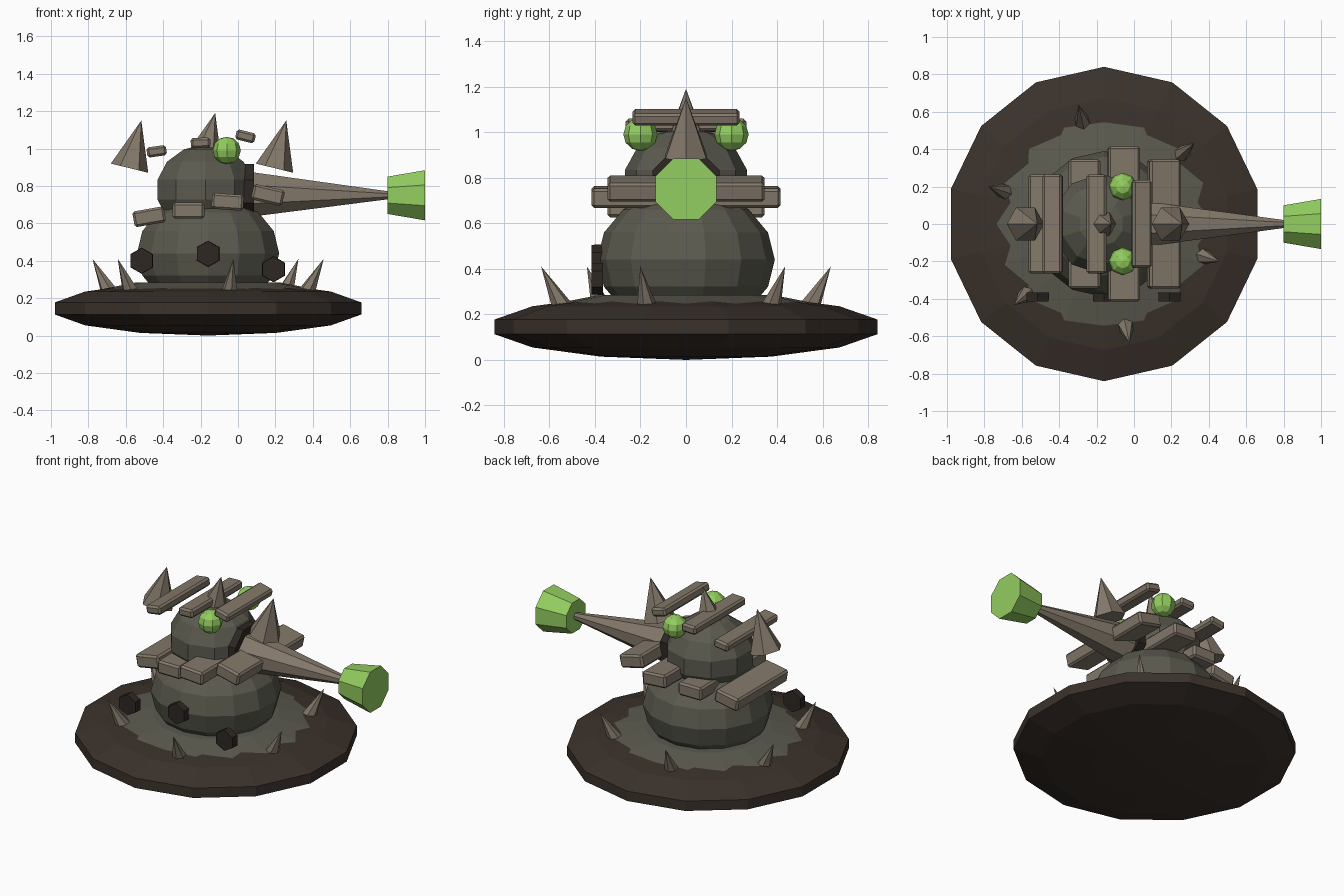
import bpy, math
from mathutils import Vector, Matrix

cube = bpy.data.objects.get("Cube")
if cube:
    bpy.data.objects.remove(cube, do_unlink=True)

AXIS = -0.16  # x of the body's upright axis


def material(name, rgb):
    m = bpy.data.materials.new(name)
    m.use_nodes = True
    color = (*rgb, 1)
    m.diffuse_color = color
    bsdf = m.node_tree.nodes["Principled BSDF"]
    bsdf.inputs["Base Color"].default_value = color
    bsdf.inputs["Roughness"].default_value = 0.9
    return m


STONE = material("mossy_stone", (0.105, 0.103, 0.078))
EARTH = material("dark_earth", (0.043, 0.031, 0.024))
BARK = material("dark_bark", (0.026, 0.020, 0.016))
WOOD = material("pale_wood", (0.23, 0.19, 0.145))
GREEN = material("bright_green", (0.29, 0.61, 0.115))


def finish(name, mat):
    ob = bpy.context.object
    ob.name = ob.data.name = name
    ob.data.materials.append(mat)
    return ob


def ellipsoid(name, mat, center, radius, height, segments, rings):
    bpy.ops.mesh.primitive_uv_sphere_add(segments=segments, ring_count=rings, radius=1, location=center)
    ob = finish(name, mat)
    ob.data.transform(Matrix.Diagonal((radius, radius, height, 1)))
    return ob


def taper(name, mat, start, end, r1, r2, sides, spin=0.0):
    """Cone or prism running from start to end."""
    start, end = Vector(start), Vector(end)
    axis = end - start
    bpy.ops.mesh.primitive_cone_add(vertices=sides, radius1=r1, radius2=r2, depth=axis.length,
                                    location=(start + end) / 2)
    ob = finish(name, mat)
    ob.data.transform(Matrix.Rotation(spin, 4, 'Z'))
    ob.rotation_euler = axis.to_track_quat('Z', 'Y').to_euler()
    return ob


def slab(name, center, width, length, thick, tilt):
    """Chamfered plank lying along y."""
    bpy.ops.mesh.primitive_cube_add(size=1, location=center)
    ob = finish(name, WOOD)
    ob.data.transform(Matrix.Diagonal((width, length, thick, 1)))
    ob.rotation_euler.y = -math.radians(tilt)
    bevel = ob.modifiers.new("chamfer", 'BEVEL')
    bevel.width = 0.012
    bevel.segments = 1


# Round base and raised ground
ellipsoid("base_disc", EARTH, (AXIS, 0, 0.145), 0.862, 0.145, 14, 7)
taper("ground_patch", STONE, (AXIS, 0, 0.235), (AXIS, 0, 0.285), 0.635, 0.38, 16)

# Body and head
ellipsoid("body", STONE, (AXIS, 0, 0.44), 0.39, 0.31, 14, 8)
ellipsoid("head", STONE, (-0.175, 0, 0.78), 0.275, 0.24, 10, 7)

# Snout with flared green mouthpiece
taper("snout_collar", BARK, (0.03, 0, 0.77), (0.085, 0, 0.77), 0.16, 0.16, 8, math.pi / 8)
taper("snout", WOOD, (0.03, 0, 0.755), (0.81, 0, 0.75), 0.135, 0.022, 8, math.pi / 8)
taper("mouthpiece", GREEN, (0.8, 0, 0.75), (1.0, 0, 0.75), 0.108, 0.145, 8, math.pi / 8)

# Eyes
for side, y in (("left", 0.2), ("right", -0.2)):
    ellipsoid(side + "_eye", GREEN, (-0.06, y, 0.99), 0.075, 0.073, 8, 6)

# Planks: x, z, length, tilt
for i, (x, z, length, tilt) in enumerate([(-0.435, 0.985, 0.53, 8), (-0.2, 1.03, 0.53, 2),
                                          (0.04, 1.065, 0.47, -14)]):
    slab(f"upper_plank_{i + 1}", (x, 0, z), 0.105, length, 0.055, tilt)
for i, (x, z, length, tilt) in enumerate([(-0.475, 0.635, 0.53, 10), (-0.265, 0.668, 0.69, 0),
                                          (-0.055, 0.715, 0.83, -4), (0.16, 0.752, 0.69, -13)]):
    slab(f"lower_plank_{i + 1}", (x, 0, z), 0.17, length, 0.085, tilt)

# Big horns along the crest
for i, (x, z) in enumerate([(-0.58, 0.895), (-0.185, 0.935), (0.195, 0.895)]):
    taper(f"horn_{i + 1}", WOOD, (x, 0, z), (x + 0.063, 0, z + 0.255), 0.103, 0, 6)

# Ring of thorns on the base
for i in range(6):
    a = math.radians(42 + 60 * i)
    out = Vector((math.cos(a), math.sin(a), 0))
    root = Vector((AXIS, 0, 0.23)) + out * 0.555
    taper(f"thorn_{i + 1}", WOOD, root, root + out * 0.095 + Vector((0, 0, 0.18)), 0.046, 0, 6)

# Hexagonal studs in front
for i, (x, z) in enumerate([(-0.515, 0.4), (AXIS, 0.437), (0.19, 0.355)]):
    taper(f"stud_{i + 1}", BARK, (x, -0.365, z), (x, -0.415, z), 0.07, 0.068, 6)
